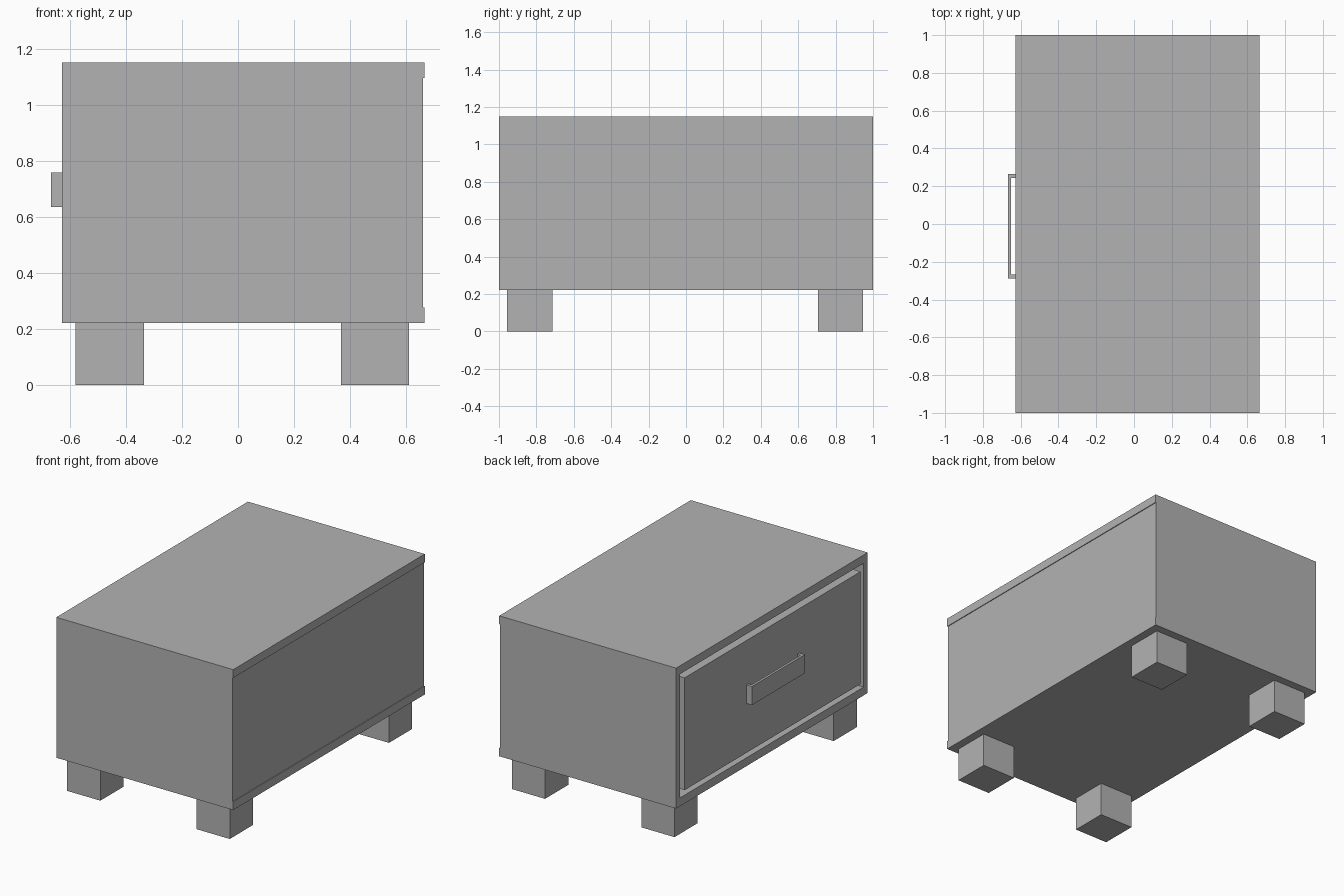
import bpy
import bmesh

cube = bpy.data.objects.get("Cube")
if cube:
    bpy.data.objects.remove(cube, do_unlink=True)

# Single flat grey
grey = bpy.data.materials.new("plain_grey")
grey.use_nodes = True
COLOUR = (0.45, 0.45, 0.45, 1.0)
grey.diffuse_color = COLOUR
grey.node_tree.nodes["Principled BSDF"].inputs["Base Color"].default_value = COLOUR


def boxes(name, *extents):
    """One object made of boxes, each given as (x0, x1, y0, y1, z0, z1)."""
    bm = bmesh.new()
    for x0, x1, y0, y1, z0, z1 in extents:
        verts = bmesh.ops.create_cube(bm, size=1.0)["verts"]
        for v in verts:
            v.co = (x0 if v.co.x < 0 else x1,
                    y0 if v.co.y < 0 else y1,
                    z0 if v.co.z < 0 else z1)
    mesh = bpy.data.meshes.new(name)
    bm.to_mesh(mesh)
    bm.free()
    mesh.materials.append(grey)
    obj = bpy.data.objects.new(name, mesh)
    bpy.context.collection.objects.link(obj)
    return obj


# Cabinet extents and board thicknesses
X0, X1, XB = -0.628, 0.665, 0.66
Z0, Z1 = 0.222, 1.15
BOARD, SIDE = 0.055, 0.042
LOW, HIGH = Z0 + BOARD, Z1 - BOARD

# Cabinet shell, open on the drawer side
boxes("top_board", (X0, X1, -1, 1, HIGH, Z1))
boxes("bottom_board", (X0, X1, -1, 1, Z0, LOW))
for name, y0, y1 in (("side_board_front", -1, -1 + SIDE), ("side_board_back", 1 - SIDE, 1)):
    boxes(name, (X0, XB - 0.02, y0, y1, LOW, HIGH))
boxes("rear_panel", (XB - 0.02, XB, -1, 1, LOW, HIGH))

# Drawer, standing in the opening with a gap all round
boxes("drawer", (X0, 0.58, -0.926, 0.911, 0.31, 1.052))

# Bracket handle: a bar on two end stubs
HX, HY0, HY1, HZ0, HZ1 = -0.667, -0.288, 0.264, 0.635, 0.758
boxes("handle",
      (HX, HX + 0.016, HY0, HY1, HZ0, HZ1),
      (HX + 0.016, X0, HY0, HY0 + 0.02, HZ0, HZ1),
      (HX + 0.016, X0, HY1 - 0.02, HY1, HZ0, HZ1))

# Square block legs
for xn, x in (("right", -0.579), ("left", 0.367)):
    for yn, y in (("front", -0.957), ("back", 0.705)):
        boxes(f"leg_{yn}_{xn}", (x, x + 0.243, y, y + 0.242, 0, Z0))
